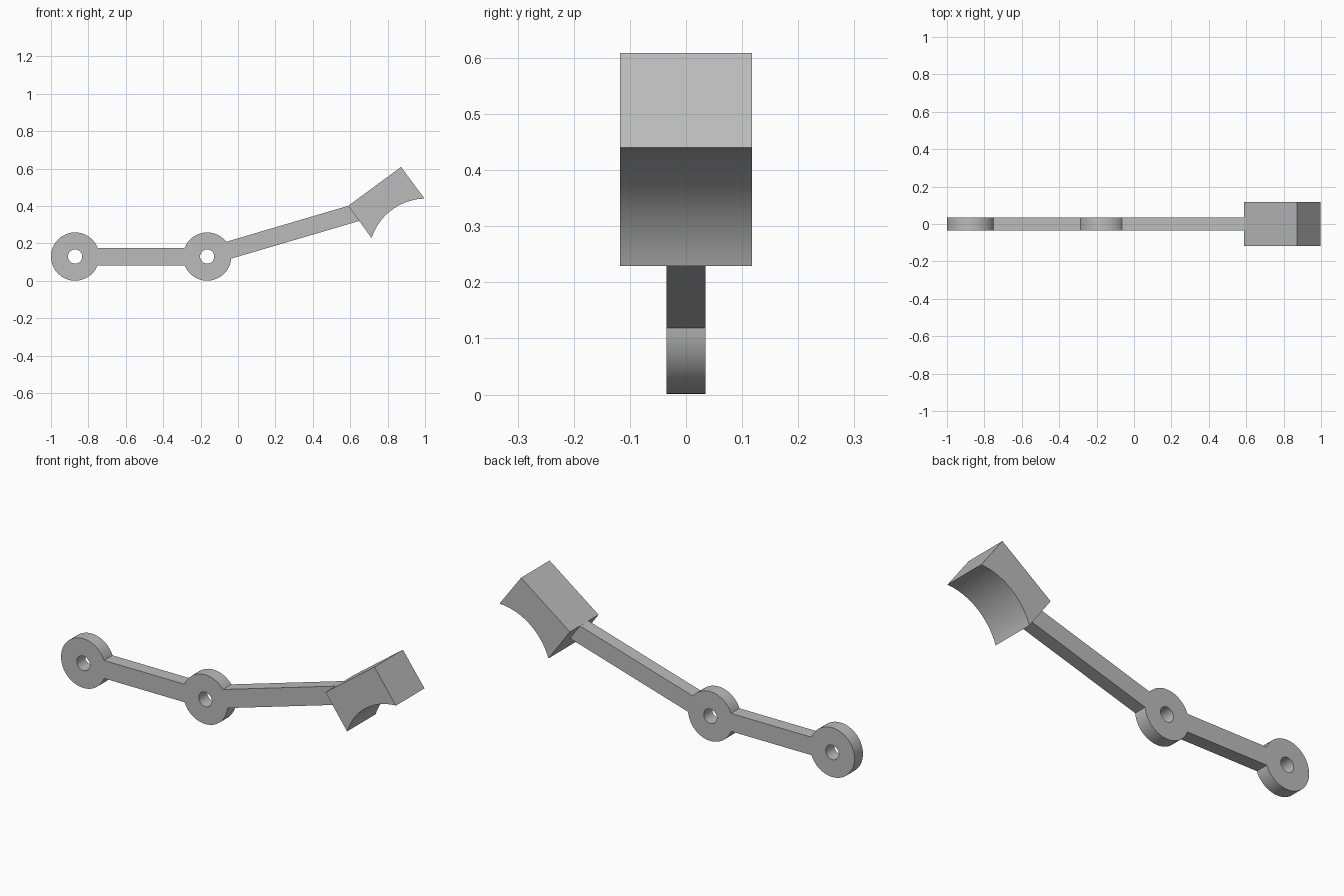
import bpy
import bmesh
from math import asin, sin, cos, pi, radians
from mathutils import Vector

if "Cube" in bpy.data.objects:
    bpy.data.objects.remove(bpy.data.objects["Cube"], do_unlink=True)

grey = bpy.data.materials.new("plain grey")
grey.use_nodes = True
colour = (0.5, 0.5, 0.5, 1)
grey.diffuse_color = colour
grey.node_tree.nodes["Principled BSDF"].inputs["Base Color"].default_value = colour


def arc(centre, radius, start, end, steps):
    """Points in the xz plane, from start to end angle."""
    angles = [start + (end - start) * i / steps for i in range(steps + 1)]
    return [centre + radius * Vector((cos(a), sin(a))) for a in angles]


def plate(name, loops, half_width):
    """Fill an xz outline with holes and give it thickness along y."""
    bm = bmesh.new()
    for loop in loops:
        verts = [bm.verts.new((p.x, -half_width, p.y)) for p in loop]
        for a, b in zip(verts, verts[1:] + verts[:1]):
            bm.edges.new((a, b))
    bmesh.ops.triangle_fill(bm, use_beauty=True, edges=bm.edges[:], normal=(0, -1, 0))
    made = bmesh.ops.extrude_face_region(bm, geom=bm.faces[:], use_keep_orig=True)
    moved = [v for v in made["geom"] if isinstance(v, bmesh.types.BMVert)]
    bmesh.ops.translate(bm, verts=moved, vec=(0, 2 * half_width, 0))
    bmesh.ops.recalc_face_normals(bm, faces=bm.faces[:])
    mesh = bpy.data.meshes.new(name)
    bm.to_mesh(mesh)
    bm.free()
    mesh.materials.append(grey)
    obj = bpy.data.objects.new(name, mesh)
    bpy.context.collection.objects.link(obj)
    bpy.ops.object.select_all(action="DESELECT")
    obj.select_set(True)
    bpy.context.view_layer.objects.active = obj
    bpy.ops.object.shade_smooth_by_angle(angle=radians(30))


# Lever: two pierced bosses, a straight link and a raised arm
ring, hole, half_bar = 0.129, 0.038, 0.047
end_boss, pivot_boss = Vector((-0.871, 0.13)), Vector((-0.165, 0.13))
gap = asin(half_bar / ring)
tilt = radians(16.4)
along = Vector((cos(tilt), sin(tilt)))
across = Vector((-along.y, along.x))
outline = arc(end_boss, ring, gap, 2 * pi - gap, 56)
outline += arc(pivot_boss, ring, pi + gap, 2 * pi + tilt - gap, 24)
outline += [pivot_boss + along * 0.85 - across * half_bar,
            pivot_boss + along * 0.803 + across * half_bar]
outline += arc(pivot_boss, ring, tilt + gap, pi - gap, 20)
holes = [arc(c, hole, 0, 2 * pi, 32)[:-1] for c in (end_boss, pivot_boss)]
plate("lever", [outline] + holes, 0.035)

# Shoe: wide block with a concave underside
heel, tip = Vector((0.714, 0.229)), Vector((0.997, 0.44))
chord = tip - heel
spread = radians(35)
radius = chord.length / 2 / sin(spread)
up = Vector((-chord.y, chord.x)).normalized()
centre = (heel + tip) / 2 - up * radius * cos(spread)
middle = pi / 2 + Vector((1, 0)).angle(chord)
hollow = arc(centre, radius, middle + spread, middle - spread, 32)
plate("shoe", [hollow + [Vector((0.872, 0.609)), Vector((0.589, 0.401))]], 0.118)
